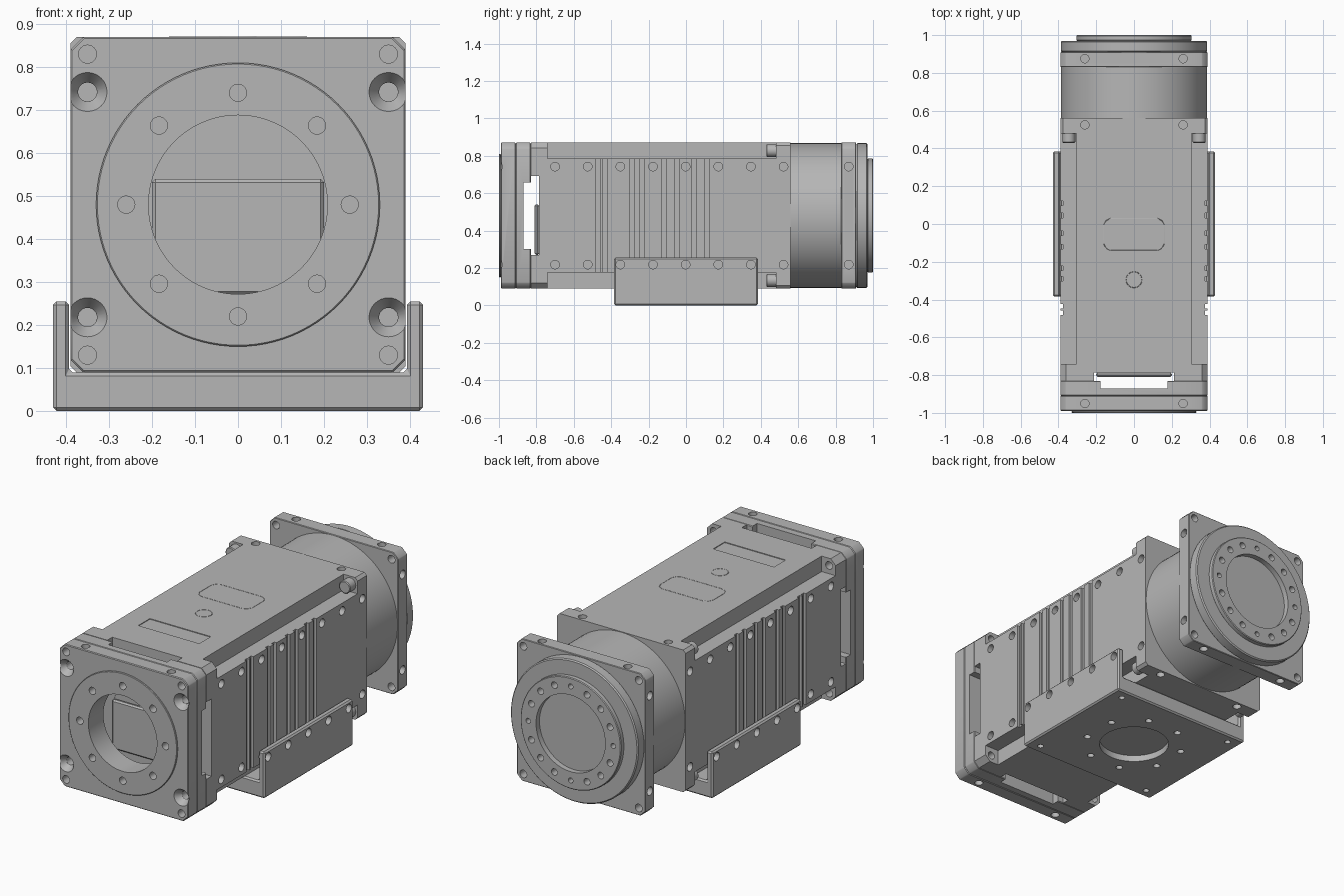
import bpy, bmesh
from math import cos, sin, pi, radians
from mathutils import Matrix, Vector

if "Cube" in bpy.data.objects:
    bpy.data.objects.remove(bpy.data.objects["Cube"])

CZ = 0.48      # height of the main axis
H = 0.39       # half width of the square housing

metal = bpy.data.materials.new("grey metal")
metal.use_nodes = True
GREY = (0.47, 0.47, 0.47, 1)
metal.diffuse_color = GREY
metal.node_tree.nodes["Principled BSDF"].inputs["Base Color"].default_value = GREY

parts = []


def new_object(name, bm):
    bmesh.ops.recalc_face_normals(bm, faces=bm.faces)
    mesh = bpy.data.meshes.new(name)
    bm.to_mesh(mesh)
    bm.free()
    obj = bpy.data.objects.new(name, mesh)
    bpy.context.collection.objects.link(obj)
    mesh.materials.append(metal)
    return obj


def prism(name, section, y0, y1, bevel=0.0):
    """Extrude an (x, z) section along y; z is relative to the main axis."""
    bm = bmesh.new()
    face = bm.faces.new([bm.verts.new((x, y0, CZ + z)) for x, z in section])
    ext = bmesh.ops.extrude_face_region(bm, geom=[face])
    verts = [v for v in ext["geom"] if isinstance(v, bmesh.types.BMVert)]
    bmesh.ops.translate(bm, verts=verts, vec=(0, y1 - y0, 0))
    obj = new_object(name, bm)
    if bevel:
        mod = obj.modifiers.new("Edge", "BEVEL")
        mod.width, mod.segments, mod.limit_method = bevel, 1, "ANGLE"
        mod.angle_limit = radians(40)
    parts.append(obj)
    return obj


def circle(r, n=96, x=0, z=0):
    return [(x + r * cos(2 * pi * i / n), z + r * sin(2 * pi * i / n)) for i in range(n)]


def mirrored(quarter):
    """Complete a first-quadrant outline, given from the x side to the z side."""
    half = quarter + [(-x, z) for x, z in reversed(quarter)]
    return half + [(-x, -z) for x, z in half]


def rect(x, z0, z1):
    return [(-x, z0), (x, z0), (x, z1), (-x, z1)]


# Housing
square = mirrored([(H, H - 0.03), (H - 0.03, H)])
N = 0.305
prism("front_plate", square, -0.99, -0.91, 0.004)
prism("spacer_plate", square, -0.91, -0.83, 0.004)
prism("front_block", square, -0.83, -0.74)
prism("main_body", mirrored([(H, N), (N, N), (N, H)]), -0.74, 0.48)
prism("rear_block", mirrored([(H, H - 0.015), (H - 0.015, H)]), 0.48, 0.56)
prism("rear_barrel", circle(H - 0.003), 0.56, 0.83)
prism("rear_flange", square, 0.83, 0.91, 0.003)
prism("rear_disc", circle(H - 0.003), 0.91, 0.97, 0.006)
prism("output_ring", circle(0.305), 0.97, 1.0, 0.004)
prism("front_ring", circle(0.33), -1.0, -0.99, 0.003)
prism("inner_plate", rect(0.2, -0.21, 0.06), -0.81, -0.785, 0.008)

# Corner screws
for sx in (-1, 1):
    for sz in (-1, 1):
        prism("corner_screw", circle(0.034, 24, 0.345 * sx, 0.347 * sz), 0.43, 0.485, 0.004)

# Mounting bracket
W, inner, floor = 0.43, 0.393, -0.39
prism("mounting_bracket",
      [(-W, -CZ), (W, -CZ), (W, -0.225), (inner, -0.225), (inner, floor),
       (-inner, floor), (-inner, -0.225), (-W, -0.225)], -0.385, 0.385, 0.008)

# Cutters for holes, slots and grooves
cut = bmesh.new()


def drill(start, direction, r, depth, r2=None, n=24):
    d = Vector(direction).normalized()
    p = Vector(start) + d * depth / 2
    m = Matrix.Translation(p) @ d.to_track_quat("Z", "Y").to_matrix().to_4x4()
    bmesh.ops.create_cone(cut, cap_ends=True, segments=n, radius1=r,
                          radius2=r if r2 is None else r2, depth=depth, matrix=m)


def slot(lo, hi):
    lo, hi = Vector(lo), Vector(hi)
    m = Matrix.Translation((lo + hi) / 2) @ Matrix.Diagonal((*(hi - lo), 1))
    bmesh.ops.create_cube(cut, size=1, matrix=m)


BACK, AHEAD = (0, 1, 0), (0, -1, 0)

# Front bore and cross slots
drill((0, -1.02, CZ), BACK, 0.208, 0.235, n=96)
for w, y0, y1 in ((0.212, -0.83, -0.787), (0.178, -0.87, -0.829)):
    slot((-w, y0, -0.02 + 0.105), (w, y1, 0.9))
    slot((-0.42, y0, CZ - w), (0.42, y1, CZ + w))

# Front bolt circle and rear bolt circle
for i in range(8):
    a = i * pi / 4
    drill((0.26 * cos(a), -1.01, CZ + 0.26 * sin(a)), BACK, 0.02, 0.06)
for i in range(16):
    a = i * pi / 8
    r = 0.018 if i % 4 else 0.014
    drill((0.258 * cos(a), 1.01, CZ + 0.258 * sin(a)), AHEAD, r, 0.05)
drill((0, 1.02, CZ), AHEAD, 0.21, 0.05, n=96)

for sx in (-1, 1):
    for sz in (-1, 1):
        # Corner holes and countersinks
        x, z = 0.35 * sx, CZ + 0.35 * sz
        drill((x, -1.0, z), BACK, 0.021, 0.3)
        drill((x, 0.95, z), AHEAD, 0.021, 0.16)
        z = CZ + 0.262 * sz
        drill((x, -0.991, z), BACK, 0.046, 0.035, 0.022, 32)
        drill((x, -0.97, z), BACK, 0.022, 0.1)
        # Holes on the long sides
        for y in [-0.7 + 0.1745 * i for i in range(8)] + [0.87]:
            drill((0.45 * sx, y, z), (-sx, 0, 0), 0.023, 0.09)
        # Holes in the top and bottom
        for y in (-0.95, 0.525, 0.875):
            drill((0.26 * sx, y, CZ + 0.41 * sz), (0, 0, -sz), 0.022, 0.06)
        # Bracket base corner holes
        drill((0.36 * sx, 0.33 * sz, -0.01), (0, 0, 1), 0.016, 0.05)
    # Side grooves
    for y in (-0.47, -0.435, -0.29, -0.235, -0.12, -0.05, 0.045, 0.11):
        a, b = sorted((sx * (H - 0.014), sx * (H + 0.002)))
        slot((a, y - 0.012, CZ - 0.31), (b, y + 0.012, CZ + 0.31))

# Bracket base recess and bolt circle
drill((0, 0, -0.01), (0, 0, 1), 0.18, 0.045, n=64)
for i in range(8):
    a = (i + 0.5) * pi / 4
    drill((0.255 * cos(a), 0.255 * sin(a), -0.01), (0, 0, 1), 0.018, 0.05)

# Shallow label recess on top
slot((-0.185, -0.6, 0.866), (0.185, -0.5, 0.88))

cutter = new_object("hole_cutter", cut)
cutter.hide_render = True

for obj in parts:
    if obj.name.startswith(("corner_screw", "inner_plate")):
        continue
    mod = obj.modifiers.new("Holes", "BOOLEAN")
    mod.operation, mod.solver, mod.object = "DIFFERENCE", "EXACT", cutter
    mod.use_self = True

# Bake the modifiers, then discard the cutter
bpy.context.view_layer.update()
graph = bpy.context.evaluated_depsgraph_get()
baked = [bpy.data.meshes.new_from_object(o.evaluated_get(graph)) for o in parts]
for obj, mesh in zip(parts, baked):
    obj.modifiers.clear()
    obj.data = mesh
    mesh.name = obj.name
bpy.data.objects.remove(cutter)


# Fine outline marks on top
def outline(name, points):
    curve = bpy.data.curves.new(name, "CURVE")
    curve.dimensions, curve.bevel_depth, curve.bevel_resolution = "3D", 0.0015, 0
    spline = curve.splines.new("POLY")
    spline.points.add(len(points) - 1)
    for p, (x, y) in zip(spline.points, points):
        p.co = (x, y, CZ + H, 1)
    spline.use_cyclic_u = True
    curve.materials.append(metal)
    bpy.context.collection.objects.link(bpy.data.objects.new(name, curve))


outline("round_mark", [(x, y - 0.295) for x, y in circle(0.042, 32)])
outline("panel_mark", [(x, y - 0.055) for x, y in
                       mirrored([(0.16, 0.05), (0.148, 0.073), (0.125, 0.085)])])

# Smooth the round surfaces and keep the edges sharp
bpy.ops.object.select_all(action="DESELECT")
for obj in parts:
    obj.select_set(True)
bpy.context.view_layer.objects.active = parts[0]
bpy.ops.object.shade_smooth_by_angle(angle=radians(25))
